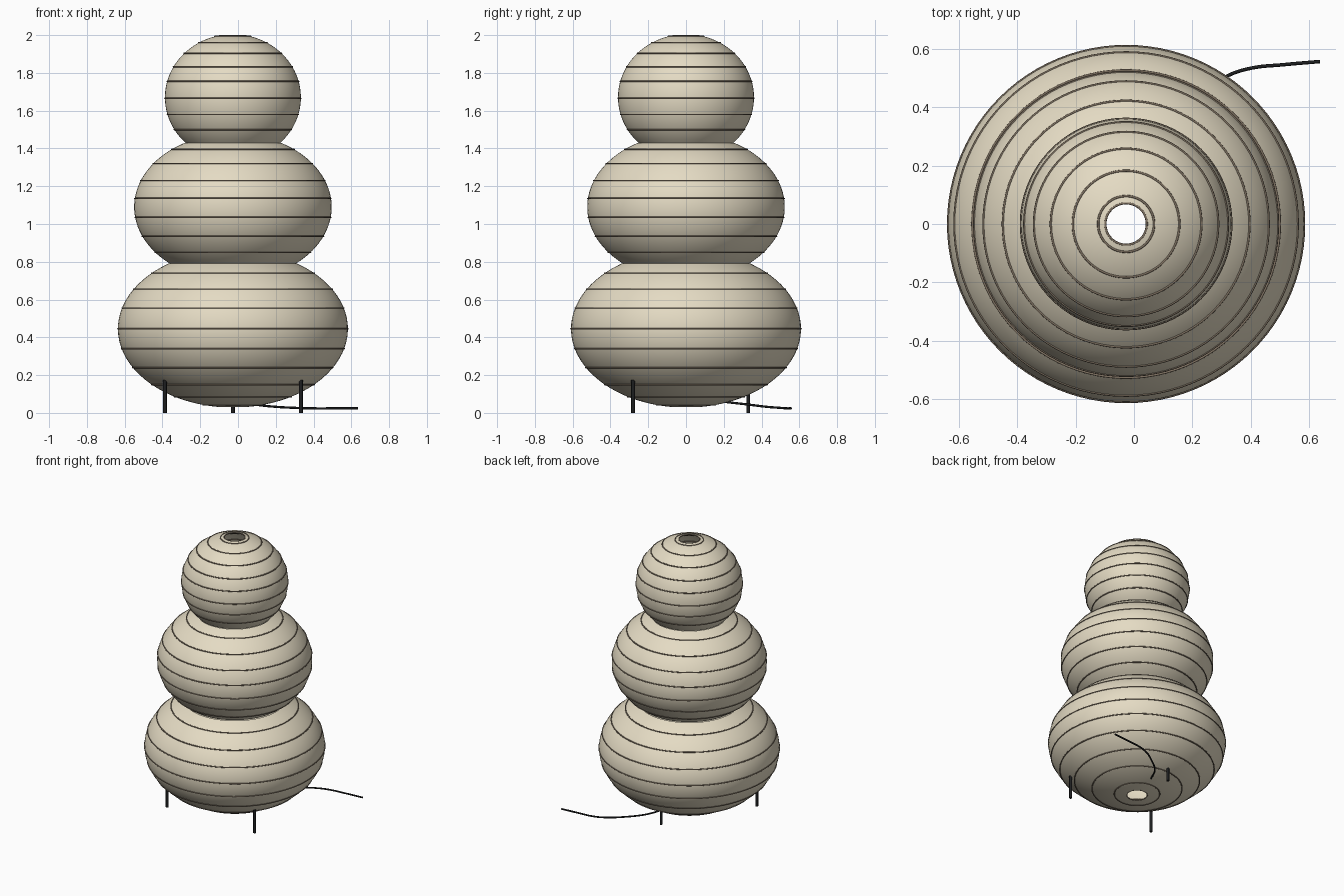
import bpy
import math

cube = bpy.data.objects.get("Cube")
if cube:
    bpy.data.objects.remove(cube, do_unlink=True)

AXIS_X = -0.027   # lantern axis; the cord extends the model on the +x side
SIDES = 96
HOLE = 0.068


def material(name, colour):
    mat = bpy.data.materials.new(name)
    mat.use_nodes = True
    rgba = (*colour, 1)
    mat.diffuse_color = rgba
    bsdf = mat.node_tree.nodes["Principled BSDF"]
    bsdf.inputs["Base Color"].default_value = rgba
    bsdf.inputs["Roughness"].default_value = 0.8
    return mat


paper = material("cream paper", (0.78, 0.71, 0.55))
rib_mat = material("brown ribs", (0.21, 0.165, 0.12))
black = material("black metal and cable", (0.012, 0.013, 0.014))


def lathe(name, profiles, mat, closed=False):
    """Revolve (radius, height) profiles round the lantern axis."""
    verts, faces = [], []
    for profile in profiles:
        base, n = len(verts), len(profile)
        for s in range(SIDES):
            a = math.tau * s / SIDES
            verts += [(r * math.cos(a), r * math.sin(a), z) for r, z in profile]
        for s in range(SIDES):
            here, there = base + s * n, base + (s + 1) % SIDES * n
            for i in range(n if closed else n - 1):
                j = (i + 1) % n
                faces.append((here + i, there + i, there + j, here + j))
    mesh = bpy.data.meshes.new(name)
    mesh.from_pydata(verts, [], faces)
    mesh.materials.append(mat)
    mesh.shade_smooth()
    obj = bpy.data.objects.new(name, mesh)
    obj.location.x = AXIS_X
    bpy.context.collection.objects.link(obj)
    return obj


# Three flattened globes: name, centre height, radius, half height, bottom, top, rib heights
globes = [
    ("lower_shade", 0.445, 0.609, 0.417, None, 0.79,
     (0.042, 0.086, 0.15, 0.24, 0.34, 0.445, 0.555, 0.655, 0.74)),
    ("middle_shade", 1.09, 0.523, 0.389, 0.79, 1.43,
     (0.85, 0.935, 1.035, 1.135, 1.23, 1.32, 1.395)),
    ("upper_shade", 1.67, 0.36, 0.335, 1.43, None,
     (1.50, 1.58, 1.665, 1.755, 1.832, 1.904, 1.959, 1.993)),
]

rib_profiles = []


def add_rib(r, z, size=0.004):
    rib_profiles.append([(r + size * math.cos(math.tau * k / 8),
                          z + size * math.sin(math.tau * k / 8)) for k in range(8)])


for name, centre, radius, half, bottom, top, ribs in globes:
    end = math.acos(HOLE / radius)
    start = -end if bottom is None else math.asin((bottom - centre) / half)
    stop = end if top is None else math.asin((top - centre) / half)
    angles = [start + (stop - start) * k / 32 for k in range(33)]
    lathe(name, [[(radius * math.cos(a), centre + half * math.sin(a)) for a in angles]], paper)
    for z in ribs:
        add_rib(radius * math.sqrt(max(0, 1 - ((z - centre) / half) ** 2)), z)

# Rims of the open ends
add_rib(HOLE + 0.003, 1.996)
add_rib(HOLE + 0.003, 0.034)
lathe("shade_ribs", rib_profiles, rib_mat, closed=True)

# Three thin legs
LEG_HEIGHT = 0.175
for name, x, y in (("right_leg", -0.36, -0.28), ("left_leg", 0.36, -0.28), ("back_leg", 0, 0.33)):
    bpy.ops.mesh.primitive_cylinder_add(vertices=16, radius=0.01, depth=LEG_HEIGHT,
                                        location=(AXIS_X + x, y, LEG_HEIGHT / 2))
    leg = bpy.context.object
    leg.name = name
    leg.data.materials.append(black)
    bpy.ops.object.shade_smooth_by_angle()

# Power cord leaving from under the lower shade
path = [(0.01, 0.19, 0.06), (0.09, 0.33, 0.044), (0.19, 0.42, 0.033), (0.32, 0.507, 0.026),
        (0.40, 0.533, 0.024), (0.51, 0.545, 0.024), (0.636, 0.556, 0.024)]
curve = bpy.data.curves.new("power_cord", "CURVE")
curve.dimensions = "3D"
curve.bevel_depth = 0.006
curve.bevel_resolution = 2
curve.use_fill_caps = True
spline = curve.splines.new("BEZIER")
spline.bezier_points.add(len(path) - 1)
for point, co in zip(spline.bezier_points, path):
    point.co = co
    point.handle_left_type = point.handle_right_type = "AUTO"
curve.materials.append(black)
bpy.context.collection.objects.link(bpy.data.objects.new("power_cord", curve))
